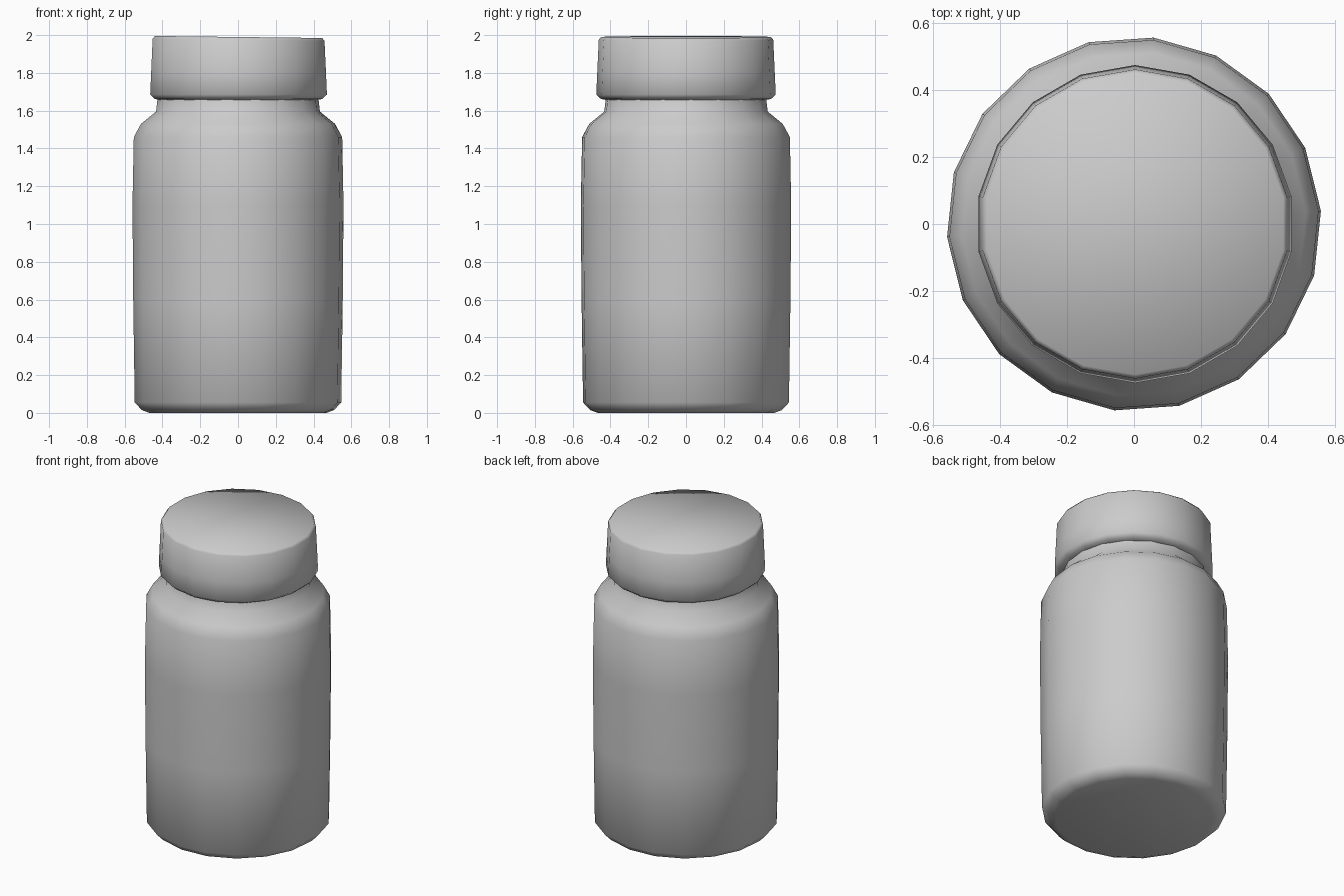
import bpy, bmesh, math

if "Cube" in bpy.data.objects:
    bpy.data.objects.remove(bpy.data.objects["Cube"])

grey = bpy.data.materials.new("plain grey")
grey.diffuse_color = (0.6, 0.6, 0.6, 1)
grey.use_nodes = True
grey.node_tree.nodes["Principled BSDF"].inputs["Base Color"].default_value = grey.diffuse_color


def lathe(name, profile, sides, phase, centre_x=0.0, tilt=0.0, tilt_from=99):
    """Spin (radius, height) pairs into a closed solid; tilt slopes the rings above tilt_from."""
    bm = bmesh.new()
    rings = []
    for r, z in profile:
        ring = []
        for i in range(sides):
            a = phase + 2 * math.pi * i / sides
            x, y = r * math.cos(a), r * math.sin(a)
            dz = tilt * x if z > tilt_from else 0
            ring.append(bm.verts.new((x + centre_x, y, z + dz)))
        rings.append(ring)
    for lo, hi in zip(rings, rings[1:]):
        for i in range(sides):
            j = (i + 1) % sides
            bm.faces.new((lo[i], lo[j], hi[j], hi[i]))
    bm.faces.new(rings[0][::-1])
    bm.faces.new(rings[-1])
    me = bpy.data.meshes.new(name)
    bm.to_mesh(me)
    bm.free()
    me.materials.append(grey)
    ob = bpy.data.objects.new(name, me)
    bpy.context.collection.objects.link(ob)
    bpy.ops.object.select_all(action='DESELECT')
    ob.select_set(True)
    bpy.context.view_layer.objects.active = ob
    bpy.ops.object.shade_smooth_by_angle(angle=math.radians(60))
    return ob


# Jar body with rounded base, sloping shoulder and short neck
lathe("jar_body", [(0.47, 0.0), (0.51, 0.015), (0.548, 0.055), (0.556, 0.6),
                   (0.56, 1.1), (0.553, 1.46), (0.515, 1.53), (0.435, 1.595),
                   (0.425, 1.68)], 18, math.radians(4))

# Screw cap, slightly tapered, with a gently sloping top
lathe("cap", [(0.415, 1.655), (0.45, 1.662), (0.475, 1.685), (0.47, 1.8),
              (0.462, 1.975), (0.45, 1.99)], 18, math.radians(10), 0.003, -0.012, 1.95)
